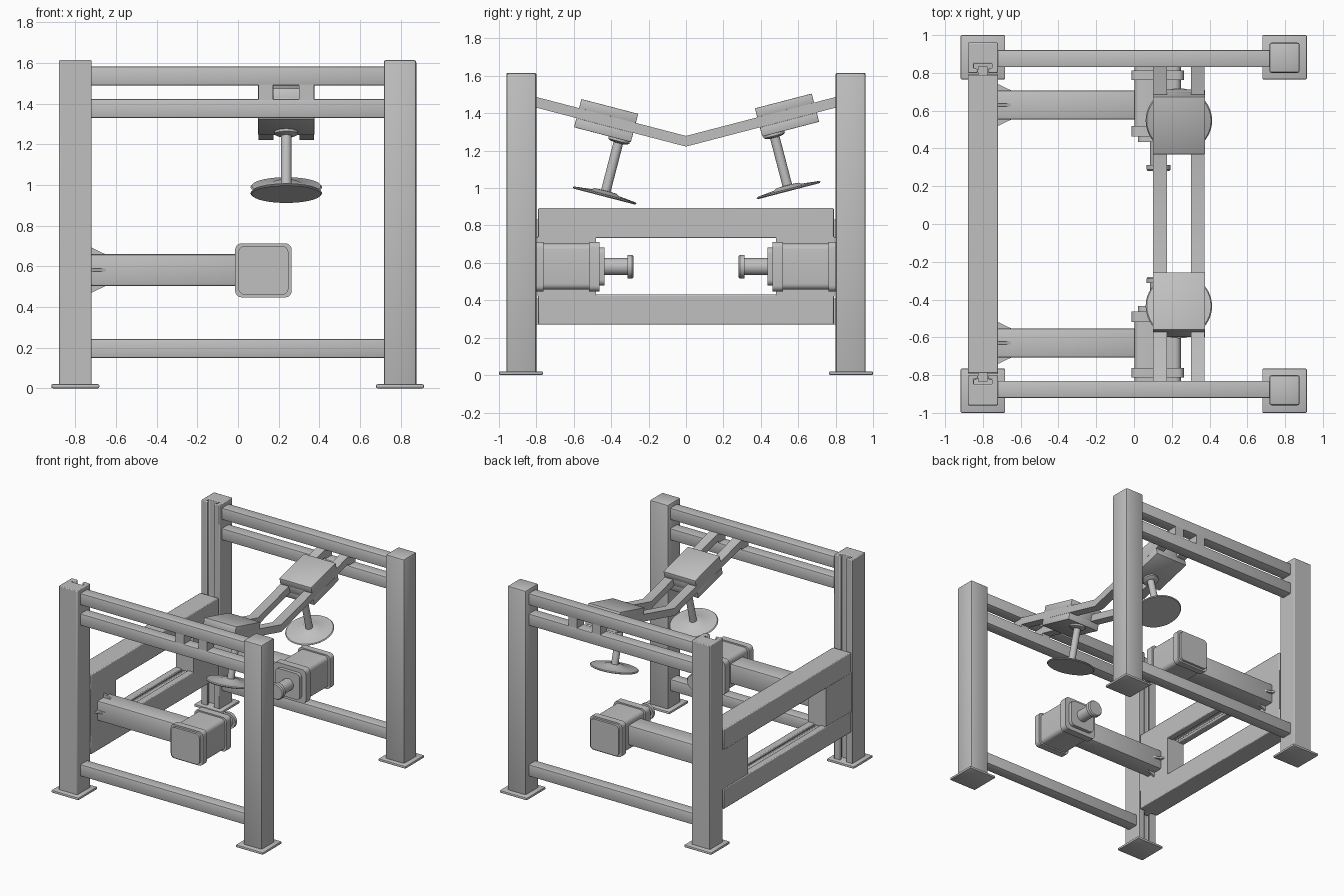
import bpy
import bmesh
from math import radians, pi, cos
from mathutils import Matrix, Vector

cube = bpy.data.objects.get("Cube")
if cube:
    bpy.data.objects.remove(cube, do_unlink=True)

steel = bpy.data.materials.new("grey steel")
steel.use_nodes = True
GREY = (0.53, 0.53, 0.53, 1)
steel.diffuse_color = GREY
steel.node_tree.nodes["Principled BSDF"].inputs["Base Color"].default_value = GREY

CYCLE = Matrix(((0, 0, 1, 0), (1, 0, 0, 0), (0, 1, 0, 0), (0, 0, 0, 1)))
T = Matrix.Translation


def finish(name, bm, matrix=Matrix()):
    bmesh.ops.recalc_face_normals(bm, faces=bm.faces)
    mesh = bpy.data.meshes.new(name)
    bm.to_mesh(mesh)
    bm.free()
    mesh.materials.append(steel)
    obj = bpy.data.objects.new(name, mesh)
    obj.matrix_world = matrix
    bpy.context.collection.objects.link(obj)
    bpy.ops.object.select_all(action="DESELECT")
    obj.select_set(True)
    bpy.context.view_layer.objects.active = obj
    bpy.ops.object.shade_smooth_by_angle(angle=radians(35))
    return obj


def box(name, x, y, z, bevel=0.0, axis=None, matrix=Matrix()):
    """Box from three (low, high) ranges; axis limits the bevel to edges along it."""
    bm = bmesh.new()
    bmesh.ops.create_cube(bm, size=1)
    for v in bm.verts:
        v.co = [min(r) + (c + 0.5) * abs(r[1] - r[0]) for c, r in zip(v.co, (x, y, z))]
    if bevel:
        edges = [e for e in bm.edges if axis is None or
                 abs((e.verts[0].co - e.verts[1].co).normalized()[axis]) > 0.9]
        bmesh.ops.bevel(bm, geom=edges, offset=bevel, segments=5 if axis is not None else 2,
                        profile=0.5, affect="EDGES")
    return finish(name, bm, matrix)


def extrude(name, points, length, matrix):
    """Flat outline extruded along local z, centred."""
    bm = bmesh.new()
    face = bm.faces.new([bm.verts.new((a, b, -length / 2)) for a, b in points])
    out = bmesh.ops.extrude_face_region(bm, geom=[face])
    new = [g for g in out["geom"] if isinstance(g, bmesh.types.BMVert)]
    bmesh.ops.translate(bm, verts=new, vec=(0, 0, length))
    return finish(name, bm, matrix)


def lathe(name, profile, matrix, steps=40):
    """Closed (radius, height) profile spun around local z."""
    bm = bmesh.new()
    verts = [bm.verts.new((r, 0, h)) for r, h in profile]
    edges = [bm.edges.new(p) for p in zip(verts, verts[1:])]
    bmesh.ops.spin(bm, geom=verts + edges, cent=(0, 0, 0), axis=(0, 0, 1),
                   angle=2 * pi, steps=steps)
    bmesh.ops.remove_doubles(bm, verts=bm.verts, dist=0.0005)
    return finish(name, bm, matrix)


def slotted(name, length, matrix):
    """Square beam with a T slot along its local +y face."""
    w, neck, head, lip, deep = 0.08, 0.027, 0.048, 0.022, 0.05
    half = [(neck, w), (neck, w - lip), (head, w - lip), (head, w - deep)]
    pts = [(-w, -w), (w, -w), (w, w)] + half
    pts += [(-a, b) for a, b in reversed(half)] + [(-w, w)]
    obj = extrude(name, pts, length, matrix)
    mod = obj.modifiers.new("soft edges", "BEVEL")
    mod.width = 0.006
    mod.segments = 2
    return obj


# Posts and feet
H = 1.615
for s, end in ((-1, "front"), (1, "back")):
    for x, side in ((-0.8, "slotted"), (0.797, "plain")):
        box(f"{end}_{side}_foot", (x - 0.118, x + 0.118), (s * 0.765, s), (0, 0.02), 0.007)
    turn = Matrix.Rotation(pi if s > 0 else 0, 4, "Z")
    slotted(f"{end}_slotted_post", H - 0.01, T((-0.8, s * 0.88, H / 2 + 0.005)) @ turn)
    box(f"{end}_plain_post", (0.717, 0.877), (s * 0.8, s * 0.96), (0.01, H), 0.012)

    # Cross rails of each end frame, with spacers around the window
    for z0, label in ((0.15, "bottom"), (1.33, "middle"), (1.49, "top")):
        box(f"{end}_{label}_rail", (-0.73, 0.73), (s * 0.83, s * 0.92), (z0, z0 + 0.092), 0.008)
    for x in (0.1, 0.3):
        box(f"{end}_spacer", (x, x + 0.073), (s * 0.832, s * 0.918), (1.415, 1.495))

    # Plate between the side rails that carries the motor arm
    box(f"{end}_arm_plate", (-0.875, -0.72), (s * 0.48, s * 0.795), (0.42, 0.74))
    box(f"{end}_motor_arm", (-0.73, 0.01), (s * 0.553, s * 0.708), (0.503, 0.66), 0.012)
    gusset = [(-0.725, 0.06), (-0.725, 0.113), (-0.65, 0.077), (-0.65, 0.06)]
    for k in range(4):
        m = T((0, s * 0.63, 0.581)) @ Matrix.Rotation(k * pi / 2, 4, "X")
        extrude(f"{end}_gusset", gusset, 0.014, m)

    # Motor: stacked rounded blocks along y
    cx, cz = 0.125, 0.58
    for part, near, far, hx, hz in (("nose", 0.435, 0.47, 0.105, 0.102),
                                    ("front_flange", 0.462, 0.518, 0.139, 0.13 + 0.003),
                                    ("body", 0.51, 0.77, 0.123, 0.123),
                                    ("rear_flange", 0.762, 0.812, 0.139, 0.133),
                                    ("rear_cap", 0.805, 0.83, 0.123, 0.12)):
        box(f"{end}_motor_{part}", (cx - hx, cx + hx), (s * near, s * far),
            (cz - hz, cz + hz), 0.032, axis=1)
    lathe(f"{end}_motor_shaft",
          [(0, 0), (0.046, 0), (0.046, 0.13), (0.063, 0.13), (0.063, 0.155),
           (0.056, 0.163), (0, 0.163)],
          T((0.13, s * 0.443, cz)) @ Matrix.Rotation(s * pi / 2, 4, "X"))

# Side rails with slots facing each other and tongues in the posts
for z, turn, label in ((0.813, -1, "upper"), (0.35, 1, "lower")):
    slotted(f"{label}_side_rail", 1.58, T((-0.8, 0, z)) @ Matrix.Rotation(turn * pi / 2, 4, "X"))
    for s in (-1, 1):
        box(f"{label}_rail_tongue", (-0.825, -0.775), (s * 0.78, s * 0.835), (z - 0.08, z + 0.02 * turn + 0.04))

# V shaped guide bars
slope, base, thick, reach = 0.26, 1.222, 0.057, 0.84
vee = [(y, base + slope * abs(y)) for y in (-reach, 0, reach)]
vee += [(y, z + thick) for y, z in reversed(vee)]
for x in (0.137, 0.338):
    extrude("guide_bar", vee, 0.073, T((x, 0, 0)) @ CYCLE)

# Carriages with their hanging discs
for s, y, end in ((-1, -0.427, "front"), (1, 0.54, "back")):
    frame = T((0.2375, y, 1.25 + slope * abs(y))) @ Matrix.Rotation(s * radians(14.57), 4, "X")
    for part, hx, low, high in (("top_plate", 0.138, 0.027, 0.078),
                                ("core", 0.064, -0.03, 0.03),
                                ("under_plate", 0.138, -0.078, -0.027)):
        box(f"{end}_carriage_{part}", (-hx, hx), (-0.157, 0.157), (low, high), 0.003, matrix=frame)
    stem = frame @ T((0, -s * 0.093, 0))
    lathe(f"{end}_stem", [(0, -0.07), (0.058, -0.07), (0.058, -0.09), (0.045, -0.097),
                          (0.026, -0.1), (0.026, -0.38), (0, -0.38)], stem)
    lathe(f"{end}_disc", [(0, -0.362), (0.06, -0.365), (0.075, -0.374), (0.17, -0.384),
                          (0.176, -0.39), (0.17, -0.396), (0, -0.396)], stem)
